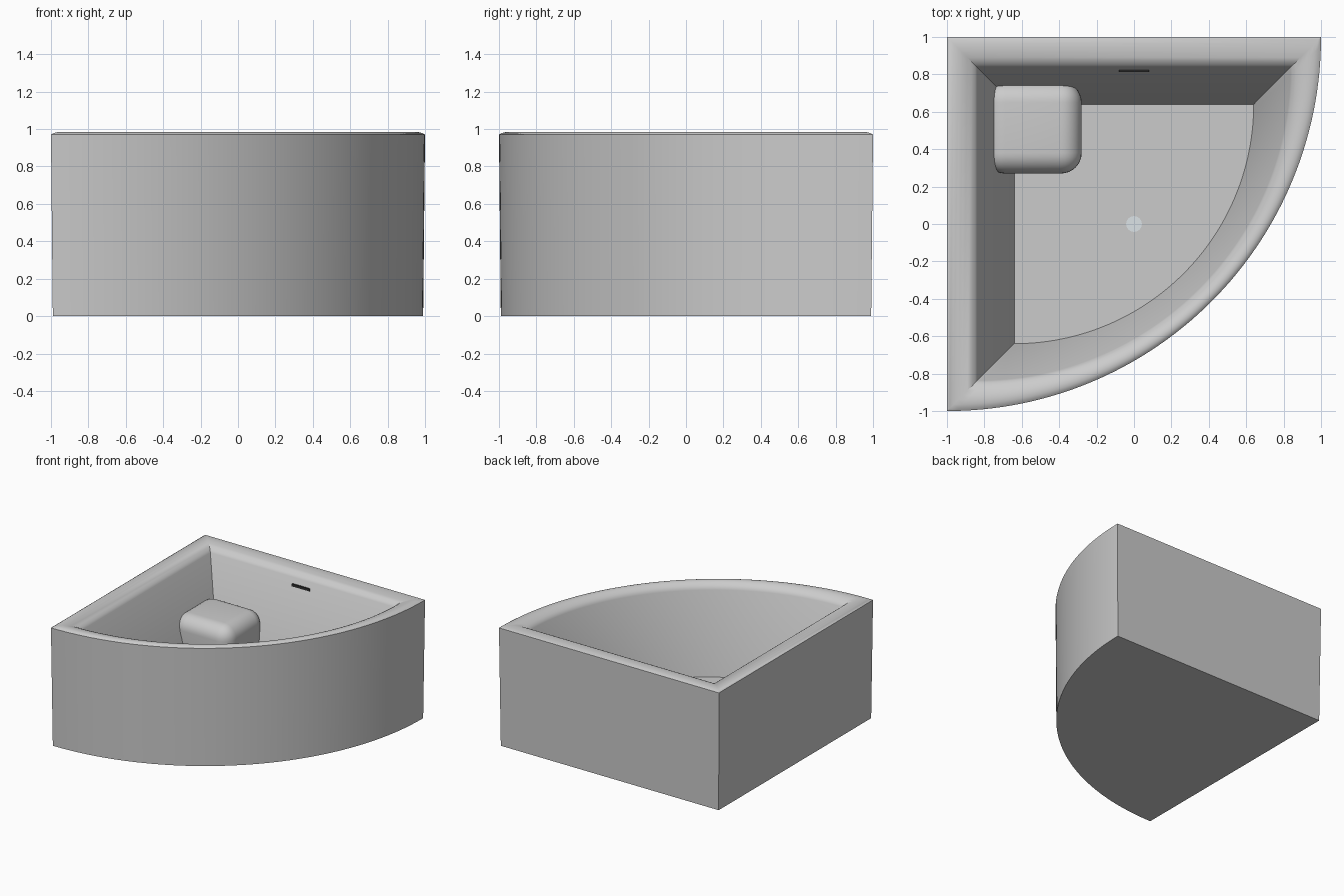
import bpy, bmesh, math

if "Cube" in bpy.data.objects:
    bpy.data.objects.remove(bpy.data.objects["Cube"])


def finish(name, bm, angle=35, color=None):
    bmesh.ops.recalc_face_normals(bm, faces=bm.faces)
    mesh = bpy.data.meshes.new(name)
    bm.to_mesh(mesh)
    bm.free()
    ob = bpy.data.objects.new(name, mesh)
    bpy.context.collection.objects.link(ob)
    bpy.ops.object.select_all(action='DESELECT')
    ob.select_set(True)
    bpy.context.view_layer.objects.active = ob
    bpy.ops.object.shade_smooth_by_angle(angle=math.radians(angle))
    if color:
        mat = bpy.data.materials.new(name + "_colour")
        mat.diffuse_color = color
        mat.use_nodes = True
        mat.node_tree.nodes["Principled BSDF"].inputs["Base Color"].default_value = mat.diffuse_color
        mesh.materials.append(mat)
    return ob


def box(name, lo, hi, radius=0, color=None):
    bm = bmesh.new()
    bmesh.ops.create_cube(bm, size=1)
    for v in bm.verts:
        v.co = [(a + b) / 2 + c * (b - a) for a, b, c in zip(lo, hi, v.co)]
    if radius:
        bmesh.ops.bevel(bm, geom=bm.edges[:], offset=radius, segments=8,
                        profile=0.5, affect='EDGES')
    return finish(name, bm, color=color)


# Quarter-circle outline: square corner at back left, arc at front right
SEG = 64
outline = [(-1, 1)] + [
    (-1 + 2 * math.cos(a), 1 - 2 * math.sin(a))
    for a in (math.pi / 2 * i / SEG for i in range(SEG + 1))]

# Tub shell: the outline scaled at each height, outside wall, rim, basin
section = [(0.99, 0), (1.0, 0.970), (0.985, 0.979), (0.965, 0.984),
           (0.94, 0.985), (0.915, 0.981), (0.89, 0.973), (0.865, 0.960),
           (0.848, 0.947), (0.837, 0.930), (0.64, 0.27)]
bm = bmesh.new()
rings = [[bm.verts.new((x * s, y * s, z)) for x, y in outline]
         for s, z in section]
n = len(outline)
for a, b in zip(rings, rings[1:]):
    for i in range(n):
        j = (i + 1) % n
        bm.faces.new((a[i], a[j], b[j], b[i]))
bm.faces.new(rings[0])
bm.faces.new(rings[-1])
finish("tub_shell", bm)

# Rounded corner seat, its back sunk into the basin walls
box("corner_seat", (-0.80, 0.27, 0.18), (-0.28, 0.76, 0.65), 0.11)

# Drain disc on the floor
bm = bmesh.new()
bmesh.ops.create_cone(bm, cap_ends=True, segments=32, radius1=0.042,
                      radius2=0.042, depth=0.01)
bmesh.ops.translate(bm, verts=bm.verts, vec=(0, 0, 0.27))
finish("drain", bm, color=(0.72, 0.77, 0.8, 1))

# Overflow slot in the back wall
box("overflow_slot", (-0.08, 0.812, 0.865), (0.08, 0.83, 0.885),
    color=(0.03, 0.03, 0.03, 1))
